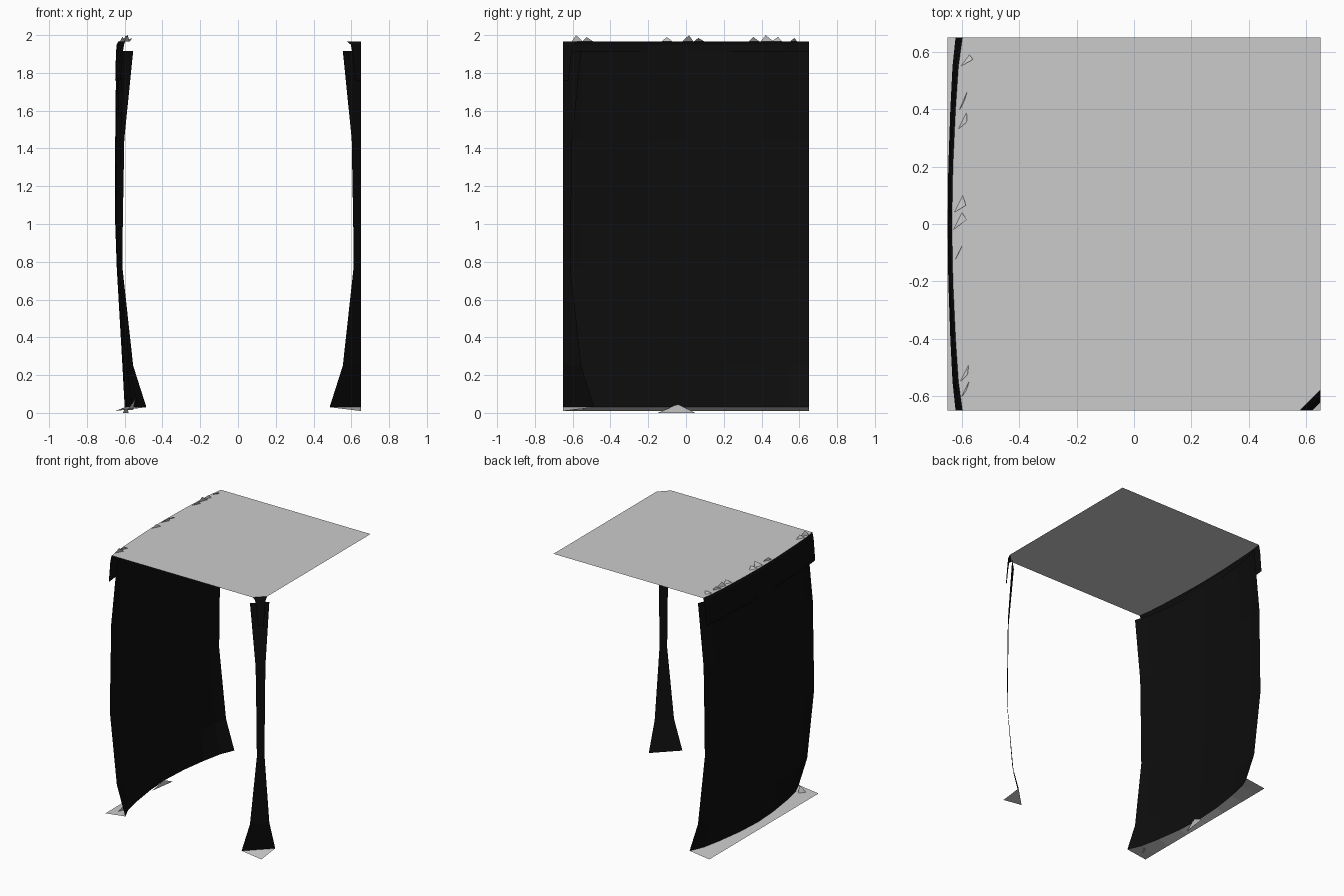
import bpy, random
from mathutils import Vector

if "Cube" in bpy.data.objects:
    bpy.data.objects.remove(bpy.data.objects["Cube"])

random.seed(4)
black = bpy.data.materials.new("black_cloth")
black.diffuse_color = (0.004, 0.004, 0.004, 1)
black.use_nodes = True
black.node_tree.nodes["Principled BSDF"].inputs["Base Color"].default_value = black.diffuse_color
H = 0.65      # half width
TOP = 1.965   # roof height


def make(name, verts, faces, mat=None):
    me = bpy.data.meshes.new(name)
    me.from_pydata([tuple(v) for v in verts], [], faces)
    ob = bpy.data.objects.new(name, me)
    bpy.context.collection.objects.link(ob)
    if mat:
        me.materials.append(mat)
    return ob


def sheet(name, rows, mat=None):
    # surface through equally long rows of points
    n = len(rows[0])
    verts = [p for r in rows for p in r]
    faces = [(i * n + j, i * n + j + 1, (i + 1) * n + j + 1, (i + 1) * n + j)
             for i in range(len(rows) - 1) for j in range(n - 1)]
    return make(name, verts, faces, mat)


# bow of the side wall across its depth: (y, share of edge offset)
half = [(0.0, 0.0), (0.2, 0.1), (0.4, 0.35), (0.55, 0.62), (H, 1.0)]
bow = [(-y, s) for y, s in reversed(half[1:])] + half


def wall_row(mid, edge, z):
    return [(-(mid + (edge - mid) * s), y, z) for y, s in bow]


def corner_row(x, z):
    return [(x, -H, z), (H, -x, z)]


# height, wall x at its middle, x at its ends
profile = [(0.03, 0.60, 0.485), (0.25, 0.612, 0.555), (0.77, 0.642, 0.612),
           (1.0, 0.65, 0.61), (1.45, 0.65, 0.602), (1.915, 0.645, 0.555)]
sheet("side_wall", [wall_row(m, e, z) for z, m, e in profile], black)
sheet("corner_post", [corner_row(e, z) for z, m, e in profile], black)

# upper bands hanging from the roof edge
band = [(1.76, 0.65, 0.622), (1.91, 0.646, 0.61), (1.95, 0.642, 0.603), (TOP, 0.635, 0.598)]
sheet("side_valance", [wall_row(m, e, z) for z, m, e in band], black)
sheet("corner_valance", [corner_row(x, z) for x, z in
                         ((0.622, 1.76), (0.605, 1.91), (0.597, 1.95), (0.578, TOP))], black)

# flat roof with a bowed left edge and one clipped corner
outline = wall_row(0.635, 0.598, TOP)[::-1] + [(0.578, -H, TOP), (H, -0.578, TOP), (H, H, TOP)]
make("roof", outline, [tuple(range(len(outline)))])

# floor slivers left outside the walls
sheet("side_floor", [[(-H, y, 0.01) for y, s in bow], wall_row(0.60, 0.485, 0.03)])
make("corner_floor", [(0.485, -H, 0.03), (H, -H, 0.01), (H, -0.485, 0.03)], [(0, 1, 2)])

# small torn flaps along the roof edge and floor edge
verts, faces = [], []


def flap(x, y, z, w, h):
    k = len(verts)
    verts.extend([(x, y - w, z), (x + 0.03, y + w, z),
                  (x + random.uniform(0.01, 0.05), y + random.uniform(-0.3, 0.3) * w, z + h)])
    faces.append((k, k + 1, k + 2))


for y, w, h in ((-0.575, 0.03, 0.035), (-0.52, 0.03, 0.025), (-0.1, 0.03, 0.025), (0.01, 0.03, 0.035),
                (0.07, 0.03, 0.02), (0.36, 0.03, 0.025), (0.43, 0.035, 0.035), (0.48, 0.03, 0.025),
                (0.57, 0.02, 0.02)):
    flap(-0.63 + 0.03 * abs(y) / H, y, TOP, w, h)
flap(-0.585, -0.57, 0.015, 0.03, 0.06)
flap(-0.61, -0.05, 0.0, 0.1, 0.045)
make("torn_flaps", verts, faces)
